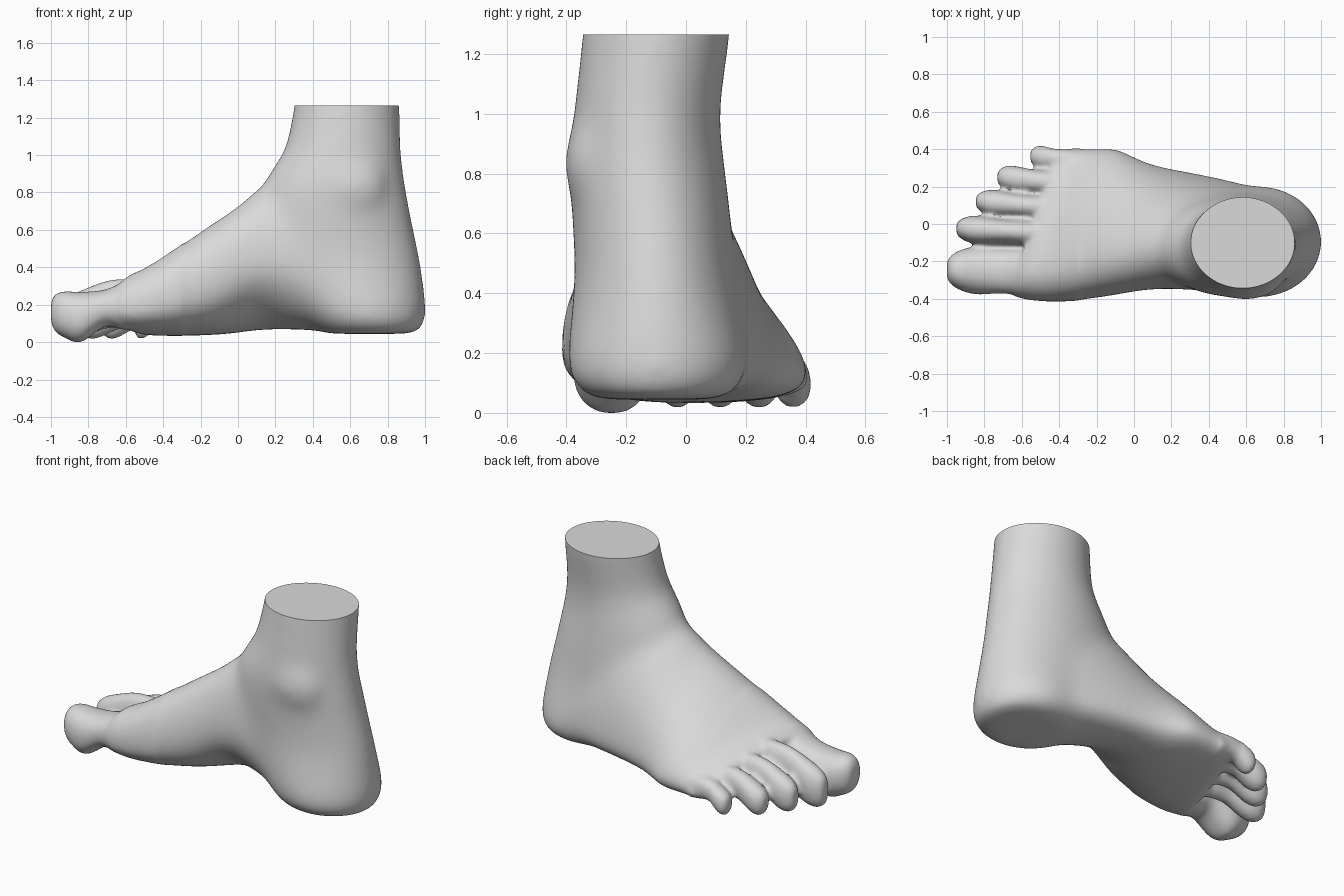
import bpy, bmesh, math
from mathutils import Vector

if "Cube" in bpy.data.objects:
    bpy.data.objects.remove(bpy.data.objects["Cube"])

N = 40          # points around every cross-section
TOP = 1.265     # height of the flat ankle cut
bm = bmesh.new()


def blend(rows, steps=4):
    """Catmull-Rom interpolation between rows of section parameters."""
    out = []
    for i in range(len(rows) - 1):
        a, b, c, d = (rows[max(0, min(len(rows) - 1, i + k))] for k in (-1, 0, 1, 2))
        for s in range(steps):
            t = s / steps
            out.append([0.5 * (2 * q + (r - p) * t + (2 * p - 5 * q + 4 * r - w) * t * t
                               + (3 * q - p - 3 * r + w) * t ** 3)
                        for p, q, r, w in zip(a, b, c, d)])
    return out + [list(rows[-1])]


def loft(rings):
    """Closed skin through a list of point rings."""
    vs = [[bm.verts.new(p) for p in r] for r in rings]
    faces = [bm.faces.new(vs[0]), bm.faces.new(vs[-1])]
    for a, b in zip(vs, vs[1:]):
        for i in range(N):
            j = (i + 1) % N
            faces.append(bm.faces.new((a[i], a[j], b[j], b[i])))
    bmesh.ops.recalc_face_normals(bm, faces=faces)


def unit(i, n):
    """Point on a superellipse with exponent n."""
    a = 2 * math.pi * i / N
    c, s = math.cos(a), math.sin(a)
    return (math.copysign(abs(c) ** (2 / n), c), math.copysign(abs(s) ** (2 / n), s))


def ellipsoid(centre, radii):
    r = bmesh.ops.create_uvsphere(bm, u_segments=24, v_segments=14, radius=1)
    for v in r["verts"]:
        v.co = Vector(centre) + Vector([a * b for a, b in zip(v.co, radii)])


# Leg and heel: horizontal slices (z, front x, back x, medial y, lateral y)
leg = [(1.40, .31, .865, -.34, .16), (1.265, .295, .868, -.35, .15),
       (1.05, .25, .874, -.373, .12), (.95, .19, .884, -.382, .118),
       (.84, .13, .899, -.39, .13), (.65, .10, .934, -.381, .152),
       (.45, .12, .976, -.375, .17), (.20, .30, 1.008, -.398, .208),
       (.11, .38, 1.002, -.385, .195), (.05, .45, .97, -.32, .13)]
rings = []
for z, x0, x1, y0, y1 in blend(leg):
    ring = []
    for i in range(N):
        c, s = unit(i, 1.92 if z > .8 else 2.0)
        ring.append(((x0 + x1) / 2 + c * (x1 - x0) / 2, (y0 + y1) / 2 + s * (y1 - y0) / 2, z))
    rings.append(ring)
loft(rings)

# Inner ankle bone
ellipsoid((.60, -.315, .84), (.19, .094, .17))

# Foot: upright sections (x, ridge y, ridge z, medial y z, sole y z, lateral y z)
foot = [(.82, -.10, .70, -.32, .28, -.08, .055, .14, .18),
        (.55, -.12, .88, -.37, .34, -.03, .06, .225, .18),
        (.35, -.12, .92, -.355, .42, .05, .07, .27, .18),
        (.13, -.13, .845, -.35, .42, .12, .07, .315, .165),
        (.00, -.15, .74, -.365, .38, .13, .055, .365, .15),
        (-.13, -.16, .655, -.39, .31, .11, .045, .41, .14),
        (-.32, -.18, .525, -.415, .24, .03, .04, .418, .13),
        (-.48, -.21, .415, -.41, .20, .0, .04, .412, .12),
        (-.58, -.22, .365, -.39, .19, .0, .05, .405, .12),
        (-.63, -.22, .325, -.36, .18, .0, .085, .38, .13)]
rings = []
for x, yt, zt, ym, zm, yb, zb, yl, zl in blend(foot):
    skew = max(0, min(.35, -x * .6))      # the toe line runs diagonally
    arch = math.exp(-((x - .15) / .2) ** 2)
    slope = 1.62 - .2 * math.exp(-((x + .05) / .25) ** 2)   # flatter outer instep
    ring = []
    for i in range(N):
        a = 2 * math.pi * i / N
        lateral, upper = math.cos(a) > 0, math.sin(a) > 0
        n = (slope if lateral else 2.1) if upper else (2.5 if lateral else 2.5 - .8 * arch)
        c, s = unit(i, n)
        py, pz = (yt, zt) if upper else (yb, zb)
        ey, ez = (yl, zl) if lateral else (ym, zm)
        y, z = py + (ey - py) * abs(c), ez + (pz - ez) * abs(s)
        ring.append((x + skew * (y + .25), y, z))
    rings.append(ring)
loft(rings)


def toe(base, tip, r, h, shape):
    """shape rows: fraction along toe, top (times h), bottom z, width factor."""
    rings = []
    for t, top, bot, w in blend(shape):
        x = base[0] + (tip[0] - base[0]) * t
        y = base[1] + (tip[1] - base[1]) * t
        ring = []
        for i in range(N):
            c, s = unit(i, 2.2)
            ring.append((x, y + c * r * w, (top * h + bot) / 2 + s * (top * h - bot) / 2))
        rings.append(ring)
    loft(rings)


# Toes
big = [(-.4, 1.1, .08, .8), (0, 1.05, .07, 1), (.27, .91, .09, .95), (.6, .87, .005, 1.02),
       (.82, .88, .03, .86), (.95, .82, .065, .6), (1, .68, .12, .34)]
small = [(-.45, 1.02, .10, .8), (0, 1.03, .08, .95), (.35, 1.0, .08, .9), (.7, .85, .03, 1.04),
         (.87, .76, .025, .9), (.97, .66, .05, .58), (1, .55, .08, .35)]
toe((-.60, -.255), (-1.0, -.245), .125, .315, big)
for base, tip, r, h in [((-.56, -.045), (-.95, -.025), .072, .335),
                        ((-.50, .09), (-.845, .12), .068, .29),
                        ((-.44, .22), (-.73, .25), .068, .25),
                        ((-.36, .345), (-.555, .362), .06, .21)]:
    toe(base, tip, r, h, small)

# Fuse all parts into one smooth skin
mesh = bpy.data.meshes.new("foot_parts")
bm.to_mesh(mesh)
bm.free()
parts = bpy.data.objects.new("foot_parts", mesh)
bpy.context.collection.objects.link(parts)
remesh = parts.modifiers.new("fuse", 'REMESH')
remesh.mode = 'VOXEL'
remesh.voxel_size = .014
soft = parts.modifiers.new("soften", 'SMOOTH')
soft.factor = .5
soft.iterations = 6
deps = bpy.context.evaluated_depsgraph_get()
skin = bpy.data.meshes.new_from_object(parts.evaluated_get(deps))
bpy.data.objects.remove(parts)

# Melt the joins of leg, heel and instep, keeping the toes crisp
bm = bmesh.new()
bm.from_mesh(skin)
for limit, repeats in ((-.45, 12), (-.3, 60)):
    soft_verts = [v for v in bm.verts if v.co.x > limit]
    for _ in range(repeats):
        bmesh.ops.smooth_vert(bm, verts=soft_verts, factor=.5,
                              use_axis_x=True, use_axis_y=True, use_axis_z=True)

# Cut the leg flat and stand the foot on the floor
low = min(v.co.z for v in bm.verts)
bmesh.ops.translate(bm, verts=bm.verts, vec=(0, 0, -low))
bmesh.ops.bisect_plane(bm, geom=bm.verts[:] + bm.edges[:] + bm.faces[:],
                       plane_co=(0, 0, TOP), plane_no=(0, 0, 1), clear_outer=True)
bmesh.ops.holes_fill(bm, edges=[e for e in bm.edges if e.is_boundary], sides=0)
bm.to_mesh(skin)
bm.free()

obj = bpy.data.objects.new("foot", skin)
bpy.context.collection.objects.link(obj)
mat = bpy.data.materials.new("light_grey")
mat.diffuse_color = (.7, .7, .7, 1)
mat.use_nodes = True
mat.node_tree.nodes["Principled BSDF"].inputs["Base Color"].default_value = mat.diffuse_color
skin.materials.clear()
skin.materials.append(mat)
bpy.context.view_layer.objects.active = obj
obj.select_set(True)
bpy.ops.object.shade_smooth_by_angle(angle=math.radians(50))
